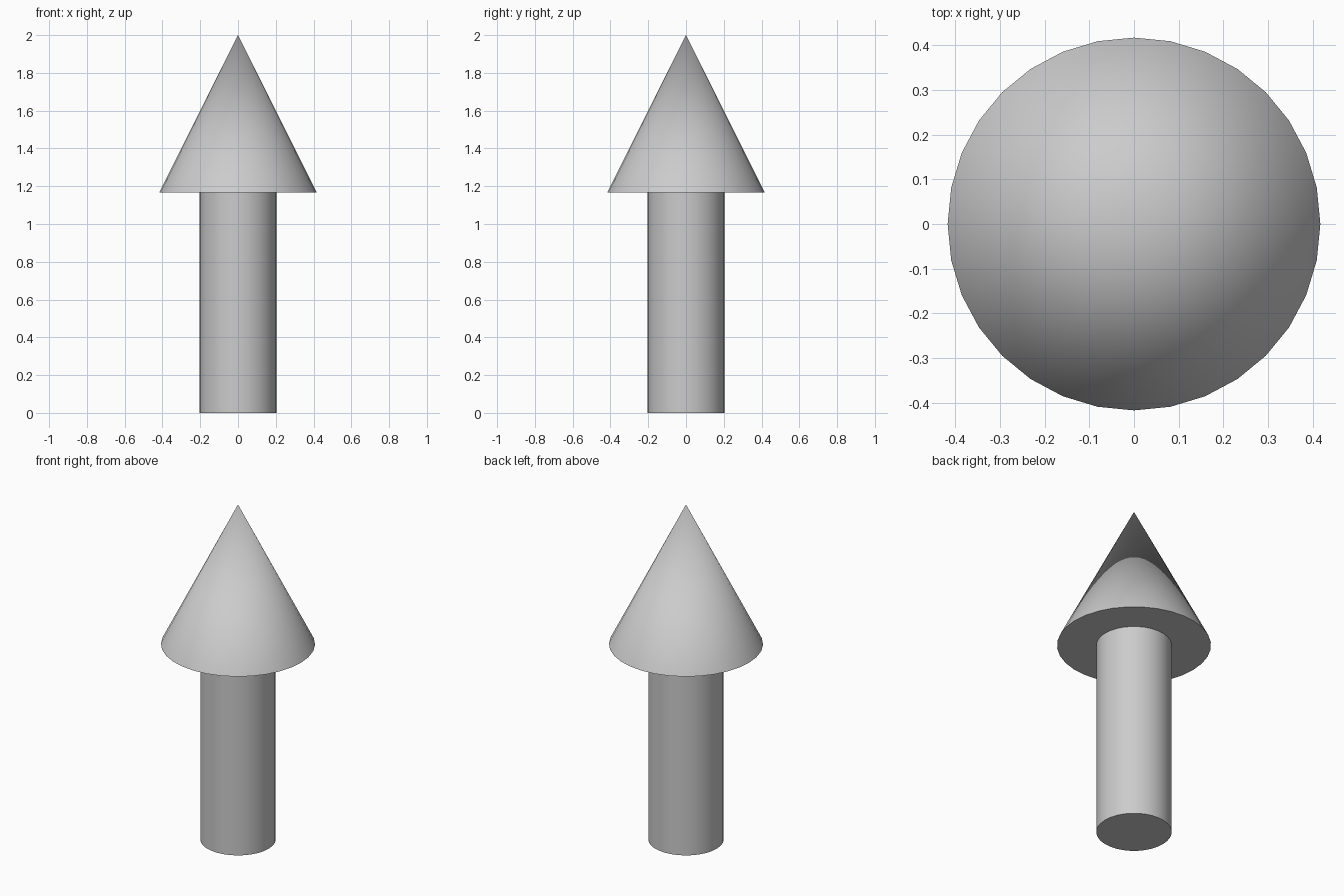
import bpy
import math

if "Cube" in bpy.data.objects:
    bpy.data.objects.remove(bpy.data.objects["Cube"])

SIDES = 32
JOINT_Z = 1.167   # where the head meets the shaft
TOP_Z = 2.0


def finish(name):
    """Name the new part and smooth it, keeping the rims sharp."""
    obj = bpy.context.object
    obj.name = name
    bpy.ops.object.shade_smooth_by_angle(angle=math.radians(30))
    return obj


# Round shaft standing on the ground
bpy.ops.mesh.primitive_cylinder_add(
    vertices=SIDES, radius=0.204, depth=JOINT_Z, location=(0, 0, JOINT_Z / 2))
finish("arrow_shaft")

# Pointed head with a flat underside
bpy.ops.mesh.primitive_cone_add(
    vertices=SIDES, radius1=0.417, radius2=0, depth=TOP_Z - JOINT_Z,
    location=(0, 0, (JOINT_Z + TOP_Z) / 2))
finish("arrow_head")
